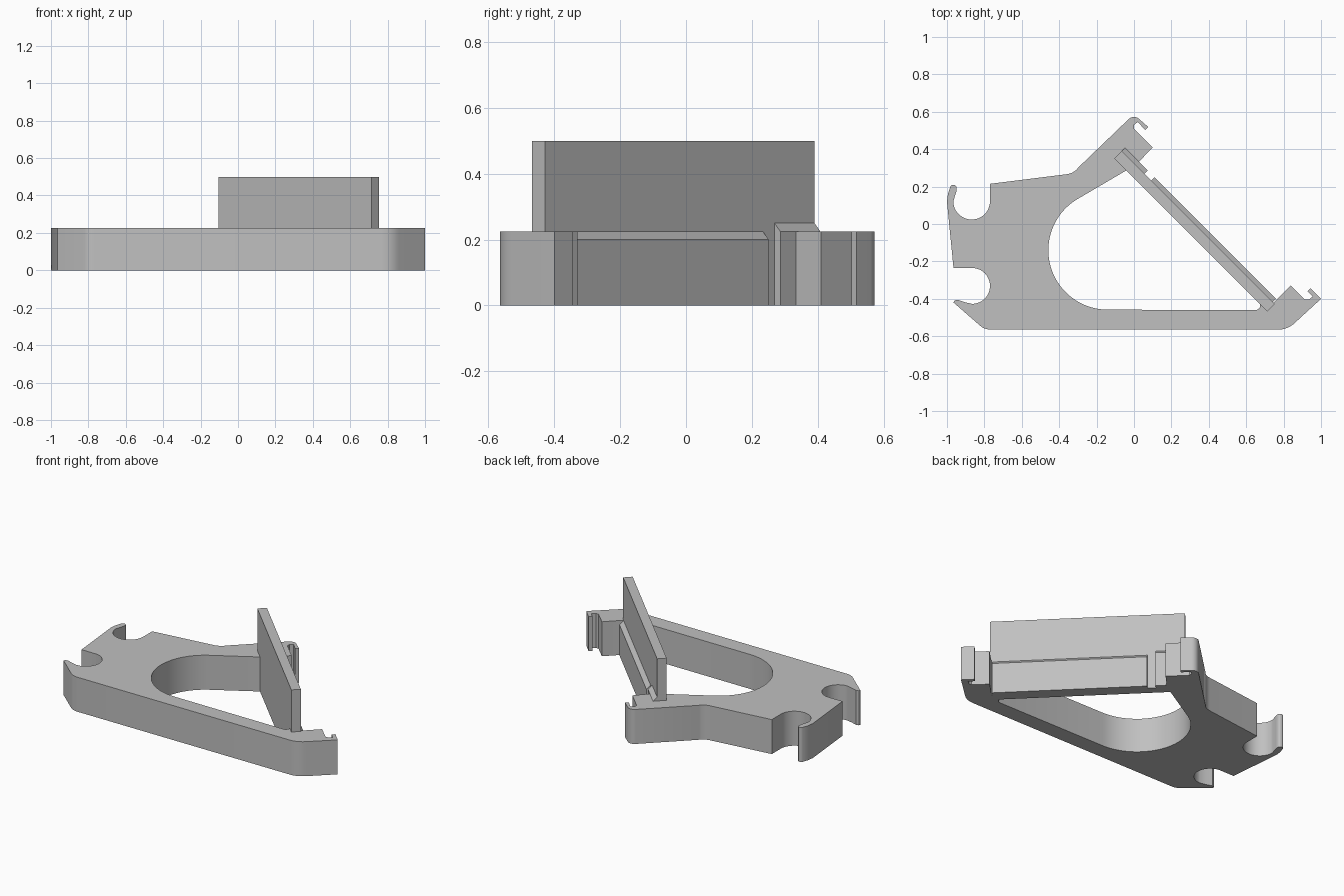
import bpy, bmesh
from math import sin, cos, radians, sqrt
from mathutils import Matrix, Vector

cube = bpy.data.objects.get("Cube")
if cube:
    bpy.data.objects.remove(cube, do_unlink=True)

grey = bpy.data.materials.new("plain grey")
grey.use_nodes = True
COLOUR = (0.53, 0.53, 0.53, 1)
grey.diffuse_color = COLOUR
grey.node_tree.nodes["Principled BSDF"].inputs["Base Color"].default_value = COLOUR


def arc(cx, cy, r, start, end, steps=16):
    """Points on a circle from start to end, in degrees."""
    angles = [radians(start + (end - start) * i / steps) for i in range(steps + 1)]
    return [(cx + r * cos(a), cy + r * sin(a)) for a in angles]


def prism(name, points, low, high, frame=None):
    """Extrude a flat outline between two levels, then place it in a frame."""
    bm = bmesh.new()
    face = bm.faces.new([bm.verts.new((x, y, low)) for x, y in points])
    grown = bmesh.ops.extrude_face_region(bm, geom=[face])["geom"]
    top = [v for v in grown if isinstance(v, bmesh.types.BMVert)]
    bmesh.ops.translate(bm, verts=top, vec=(0, 0, high - low))
    if frame:
        bm.transform(frame)
    bmesh.ops.recalc_face_normals(bm, faces=bm.faces)
    mesh = bpy.data.meshes.new(name)
    bm.to_mesh(mesh)
    bm.free()
    mesh.materials.append(grey)
    obj = bpy.data.objects.new(name, mesh)
    bpy.context.collection.objects.link(obj)
    return obj


def activate(obj):
    bpy.ops.object.select_all(action="DESELECT")
    obj.select_set(True)
    bpy.context.view_layer.objects.active = obj


def smooth(obj):
    activate(obj)
    bpy.ops.object.shade_smooth_by_angle(angle=radians(25))


# Frame body: outer edge with clips and hooks, then the round inner opening
BODY_TOP = 0.225
outline = [(-0.965, -0.42)]
outline += arc(-0.765, -0.475, 0.09, 232, 270, 5)
outline += arc(0.77, -0.435, 0.13, 270, 315, 6)
# right hook
outline += [(1.0, -0.40), (0.943, -0.343), (0.927, -0.36), (0.955, -0.388),
            (0.935, -0.405), (0.915, -0.405), (0.838, -0.33), (0.75, -0.417)]
# inner opening
outline += [(0.72, -0.44), (0.675, -0.43)]
outline += arc(0.65, -0.435, 0.025, 20, -90, 6)
outline += arc(-0.14, -0.14, 0.318, 270, 122.5, 36)
outline += [(-0.04, 0.287), (-0.03, 0.273), (0.1, 0.41)]
# upper hook
outline += [(0.0, 0.51), (0.0, 0.53), (0.02, 0.545), (0.06, 0.503), (0.077, 0.518)]
outline += arc(0.0, 0.53, 0.042, 45, 135, 8)
outline += [(-0.30, 0.30)]
outline += arc(-0.374, 0.365, 0.1, -45, -84, 6)
outline += [(-0.77, 0.215)]
# two round clips on the left edge
outline += arc(-0.868, 0.122, 0.098, 0, -180, 24)
outline += [(-0.95, 0.172)]
outline += arc(-0.966, 0.192, 0.018, 0, 150, 6)
outline += [(-0.995, 0.16), (-1.0, 0.12), (-0.965, -0.235)]
outline += arc(-0.866, -0.331, 0.096, 90, -90, 24)
outline += [(-0.905, -0.418), (-0.945, -0.405), (-0.96, -0.41)]
smooth(prism("frame_body", outline, 0, BODY_TOP))

# Diagonal frames: along the panel (u), up, and outward from the panel (n)
u = Vector((1, -1, 0)) / sqrt(2)
n = Vector((1, 1, 0)) / sqrt(2)
up = Vector((0, 0, 1))
face_on = Matrix((u, up, n)).transposed().to_4x4()
end_on = Matrix((n, up, u)).transposed().to_4x4()
FRONT, BACK, LEDGE = 0.173, 0.23, 0.255
LEFT, RIGHT = -0.322, 0.835

# Diagonal panel and the chamfered ledges along its back
panel = prism("diagonal_panel", [(LEFT, 0), (RIGHT, 0), (RIGHT, 0.5), (LEFT, 0.5)],
              FRONT, BACK, face_on)


def ledge(name, start, end, top):
    profile = [(BACK, 0), (LEDGE, 0), (LEDGE, top - 0.025), (BACK, top)]
    return prism(name, profile, start, end, end_on)


parts = [panel, ledge("long_ledge", -0.1, 0.82, BODY_TOP),
         ledge("short_ledge", LEFT, -0.15, 0.25)]

# Arched slot through the panel
arch = [(-0.213, -0.1), (0.003, -0.1)] + arc(-0.105, 0.178, 0.108, 0, 180, 28)
cutter = prism("slot_cutter", arch, 0.1, 0.35, face_on)
cutter.hide_render = True
for part in parts:
    activate(part)
    cut = part.modifiers.new("slot", "BOOLEAN")
    cut.operation = "DIFFERENCE"
    cut.solver = "EXACT"
    cut.object = cutter
    bpy.ops.object.modifier_apply(modifier=cut.name)
    smooth(part)
bpy.data.objects.remove(cutter, do_unlink=True)
